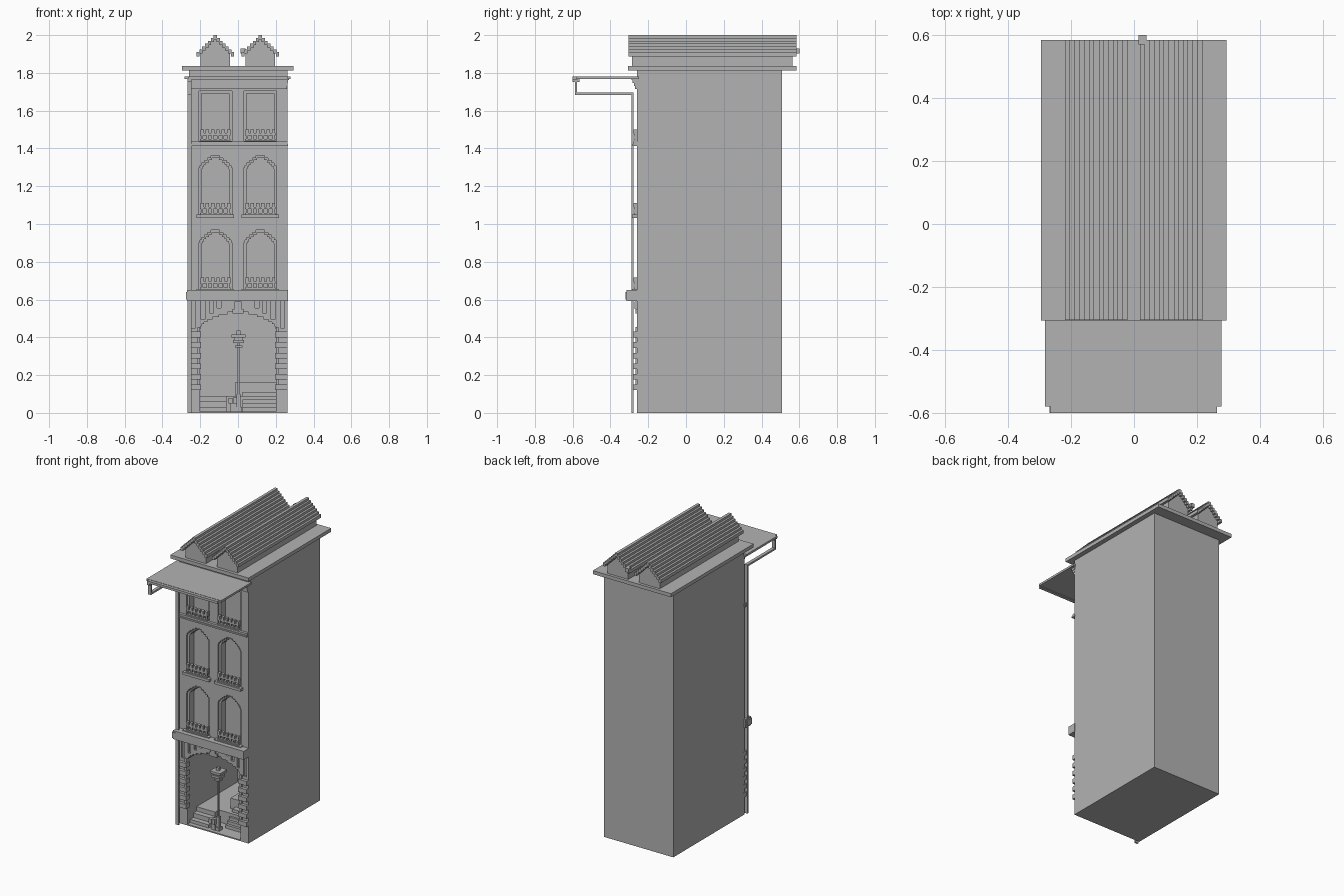
import bpy, bmesh

cube = bpy.data.objects.get("Cube")
if cube:
    bpy.data.objects.remove(cube, do_unlink=True)

stone = bpy.data.materials.new("grey_stone")
stone.use_nodes = True
GREY = (0.45, 0.45, 0.45, 1)
stone.diffuse_color = GREY
stone.node_tree.nodes["Principled BSDF"].inputs["Base Color"].default_value = GREY


def prism(bm, points, y0, y1):
    """Extrude an xz outline along y."""
    face = bm.faces.new([bm.verts.new((x, y0, z)) for x, z in points])
    new = bmesh.ops.extrude_face_region(bm, geom=[face])["geom"]
    for v in new:
        if isinstance(v, bmesh.types.BMVert):
            v.co.y = y1


def box(bm, x0, x1, y0, y1, z0, z1):
    prism(bm, [(x0, z0), (x1, z0), (x1, z1), (x0, z1)], y0, y1)


def stepped(cx, half, z0, spring, top, steps, power):
    """Outline of an opening or gable with a staircase head."""
    right = [(half, z0)]
    for i in range(steps):
        w = half * (1 - (i / steps) ** power)
        right.append((w, spring + (top - spring) * i / steps))
        right.append((w, spring + (top - spring) * (i + 1) / steps))
    right.pop(1)
    return [(cx + x, z) for x, z in right] + [(cx - x, z) for x, z in reversed(right)]


def finish(name, bm):
    bmesh.ops.recalc_face_normals(bm, faces=bm.faces)
    mesh = bpy.data.meshes.new(name)
    bm.to_mesh(mesh)
    bm.free()
    mesh.materials.append(stone)
    obj = bpy.data.objects.new(name, mesh)
    bpy.context.collection.objects.link(obj)
    return obj


def boxes(name, *parts):
    bm = bmesh.new()
    for p in parts:
        box(bm, *p)
    return finish(name, bm)


def cut(target, cutter):
    cutter.hide_render = True
    mod = target.modifiers.new("cut", "BOOLEAN")
    mod.operation = "DIFFERENCE"
    mod.solver = "EXACT"
    mod.object = cutter
    bpy.context.view_layer.objects.active = target
    bpy.ops.object.modifier_apply(modifier=mod.name)
    bpy.data.objects.remove(cutter, do_unlink=True)


FRONT = -0.26
COLUMNS = (-0.12, 0.118)
LEDGES = (0.65, 1.045)

# Main block with recessed windows and a deep arched entrance
body = boxes("building_body", (-0.26, 0.262, FRONT, 0.508, 0, 1.815))
shallow, deep = bmesh.new(), bmesh.new()
for cx in COLUMNS:
    for z in LEDGES:
        prism(shallow, stepped(cx, 0.087, z, z + 0.24, z + 0.318, 6, 1.6), -0.4, FRONT + 0.012)
        prism(deep, stepped(cx, 0.073, z + 0.01, z + 0.235, z + 0.305, 6, 1.6), -0.4, FRONT + 0.06)
    box(shallow, cx - 0.087, cx + 0.087, -0.4, FRONT + 0.012, 1.44, 1.705)
    box(deep, cx - 0.073, cx + 0.073, -0.4, FRONT + 0.06, 1.45, 1.69)
prism(deep, stepped(0, 0.2, 0.008, 0.43, 0.535, 8, 2.4), -0.4, 0.28)
for x, z in ((0.1, 0.555), (0.14, 0.53), (0.185, 0.495), (0.235, 0.45)):
    for s in (-1, 1):
        box(shallow, s * x - 0.01, s * x + 0.01, -0.4, FRONT + 0.015, z, 0.6)
cut(body, finish("frame_cutter", shallow))
cut(body, finish("opening_cutter", deep))

# Window ledges and low balustrades
trim = bmesh.new()
for cx in COLUMNS:
    for z in LEDGES + (1.435,):
        if z < 1.4:
            box(trim, cx - 0.1, cx + 0.1, -0.285, FRONT + 0.02, z - 0.012, z + 0.006)
        box(trim, cx - 0.08, cx + 0.08, -0.276, -0.256, z + 0.006, z + 0.014)
        box(trim, cx - 0.08, cx + 0.08, -0.276, -0.256, z + 0.034, z + 0.046)
        for i in range(6):
            x = cx - 0.07 + i * 0.028
            box(trim, x - 0.005, x + 0.005, -0.272, -0.258, z + 0.012, z + 0.036)
            box(trim, x - 0.009, x + 0.009, -0.278, -0.256, z + 0.044, z + 0.066)
finish("window_balustrades", trim)

# String courses and the stepped cornice
boxes("shop_band", (-0.27, 0.264, -0.316, -0.255, 0.592, 0.65),
      (-0.275, -0.245, -0.32, -0.27, 0.6, 0.64))
boxes("upper_band", (-0.265, 0.264, -0.284, -0.255, 1.414, 1.424),
      (-0.262, 0.262, -0.278, -0.255, 1.424, 1.437))
boxes("cornice", *[(-0.245 - 0.006 * i, 0.26 + 0.003 * i, -0.27 - 0.006 * i, -0.255,
                    1.715 + 0.016 * i, 1.731 + 0.016 * i) for i in range(4)])

# Alternating quoin blocks beside the entrance
quoins = bmesh.new()
for i in range(6):
    z = 0.12 + i * 0.056
    for s in (-1, 1):
        a, b = sorted((s * 0.195, s * 0.262))
        box(quoins, a, b, -0.281, -0.24, z, z + 0.03)
        a, b = sorted((s * 0.2, s * 0.215))
        box(quoins, a, b, -0.268, -0.24, z + 0.03, z + 0.056)
finish("entrance_quoins", quoins)
boxes("keystone", (-0.03, 0.03, -0.268, -0.23, 0.525, 0.55),
      (-0.018, 0.018, -0.272, -0.23, 0.55, 0.59))

# Canopy and the pipe that carries its front edge
boxes("canopy", (-0.283, 0.278, -0.58, -0.25, 1.768, 1.782),
      (-0.265, 0.264, -0.6, -0.575, 1.764, 1.78))
boxes("canopy_pipe", (-0.268, -0.246, -0.289, -0.278, 0, 1.695),
      (-0.268, -0.246, -0.587, -0.278, 1.683, 1.695),
      (-0.268, -0.246, -0.587, -0.576, 1.683, 1.77),
      (-0.268, -0.246, -0.6, -0.565, 1.752, 1.768))

# Flat roof slab
boxes("roof_slab", (-0.296, 0.294, -0.306, 0.584, 1.812, 1.836))

# Twin gabled roofs made of stepped strips
for side, cx in zip(("right", "left"), COLUMNS):
    bm = bmesh.new()
    prism(bm, stepped(cx, 0.078, 1.83, 1.91, 1.985, 5, 1), -0.285, 0.565)
    finish(side + "_gable", bm)
    strips = [(cx - 0.01, cx + 0.01, -0.305, 0.584, 1.978, 2.0)]
    for i in range(1, 7):
        for s in (-1, 1):
            x, z = cx + s * i * 0.0152, 2.0 - i * 0.015
            strips.append((x - 0.0085, x + 0.0085, -0.305, 0.584, z - 0.022, z))
    boxes(side + "_roof_strips", *strips)
boxes("roof_peg", (0.014, 0.04, 0.57, 0.6, 1.902, 1.928))

# Entrance floor, steps and rear block
boxes("entrance_platform", (-0.2, 0.2, -0.12, 0.28, 0.004, 0.09),
      (-0.015, 0.2, -0.06, 0.28, 0.08, 0.16))
boxes("left_steps", *[(-0.2, -0.06, -0.23 + i * 0.035, -0.11, 0.004, 0.03 + i * 0.03)
                      for i in range(3)])
boxes("right_steps", *[(0.025, 0.2, -0.17 + i * 0.018, -0.05, 0.004, 0.03 + i * 0.02)
                       for i in range(5)])

# Lamp post with lantern and small planter
LY = -0.215
lamp = [(0.005, 0.008, 0.4), (0.018, 0.008, 0.03), (0.011, 0.03, 0.1), (0.02, 0.345, 0.356),
        (0.03, 0.37, 0.385), (0.022, 0.385, 0.405), (0.038, 0.398, 0.414), (0.01, 0.414, 0.435)]
boxes("lamp_post", *[(0.003 - r, 0.003 + r, LY - r, LY + r, a, b) for r, a, b in lamp])
boxes("planter", (-0.04, -0.008, -0.235, -0.2, 0.008, 0.05),
      (-0.05, -0.03, -0.245, -0.21, 0.05, 0.08), (-0.025, -0.005, -0.245, -0.21, 0.05, 0.085))
